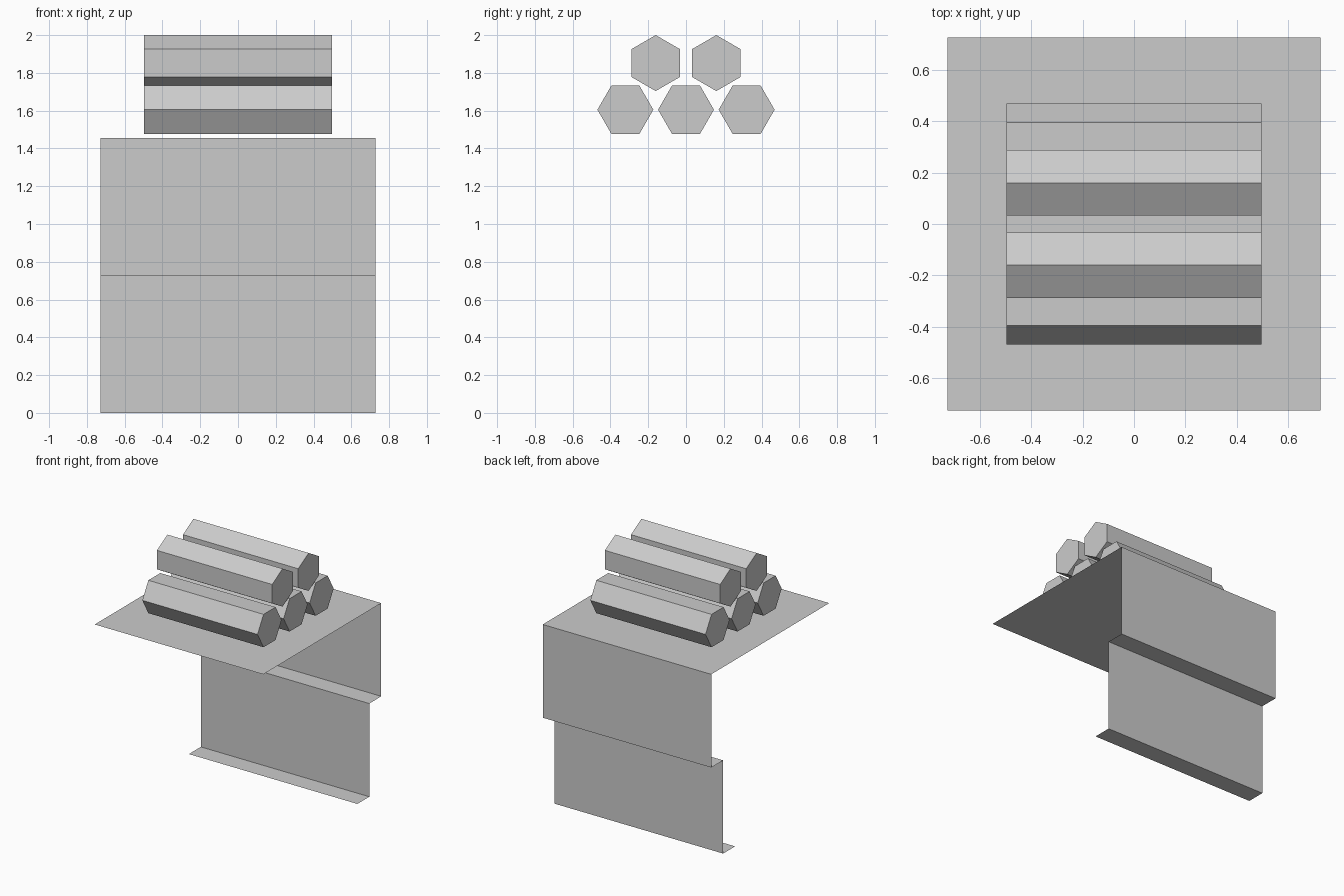
import bpy
import bmesh
from math import cos, sin, radians

cube = bpy.data.objects.get("Cube")
if cube:
    bpy.data.objects.remove(cube, do_unlink=True)

# One plain grey for everything
grey = bpy.data.materials.new("plain grey")
grey.use_nodes = True
grey.diffuse_color = (0.6, 0.6, 0.6, 1)
grey.node_tree.nodes["Principled BSDF"].inputs["Base Color"].default_value = (0.6, 0.6, 0.6, 1)


def extrude_profile(name, points, half_width, closed):
    """Sweep a (y, z) profile along x; closed profiles get end caps."""
    bm = bmesh.new()
    ends = [[bm.verts.new((x, y, z)) for y, z in points]
            for x in (-half_width, half_width)]
    near, far = ends
    count = len(points)
    for i in range(count if closed else count - 1):
        j = (i + 1) % count
        bm.faces.new((near[i], near[j], far[j], far[i]))
    if closed:
        for ring in ends:
            bm.faces.new(ring)
        bmesh.ops.recalc_face_normals(bm, faces=bm.faces)
    mesh = bpy.data.meshes.new(name)
    bm.to_mesh(mesh)
    bm.free()
    mesh.materials.append(grey)
    obj = bpy.data.objects.new(name, mesh)
    bpy.context.collection.objects.link(obj)
    return obj


# Thin folded sheet: shelf, upper wall, step, lower wall, foot
HALF = 0.727
TOP = 2 * HALF
STEP = 0.147
sheet = [(-HALF, TOP), (HALF, TOP), (HALF, HALF), (HALF - STEP, HALF),
         (HALF - STEP, 0), (HALF - 2 * STEP, 0)]
extrude_profile("folded_sheet", sheet, HALF, False)


# Hexagonal logs
RADIUS = 0.148
SPACING = 0.321


def log(name, y, z, turn):
    hexagon = [(y + RADIUS * cos(radians(60 * i + turn)),
                z + RADIUS * sin(radians(60 * i + turn))) for i in range(6)]
    extrude_profile(name, hexagon, 0.497, True)


# Lower row lies on flats, upper row has ridges up
for label, k in (("front", -1), ("middle", 0), ("back", 1)):
    log(f"lower_log_{label}", k * SPACING, 1.605, 0)
for label, k in (("front", -0.5), ("back", 0.5)):
    log(f"upper_log_{label}", k * SPACING, 2 - RADIUS, 30)
